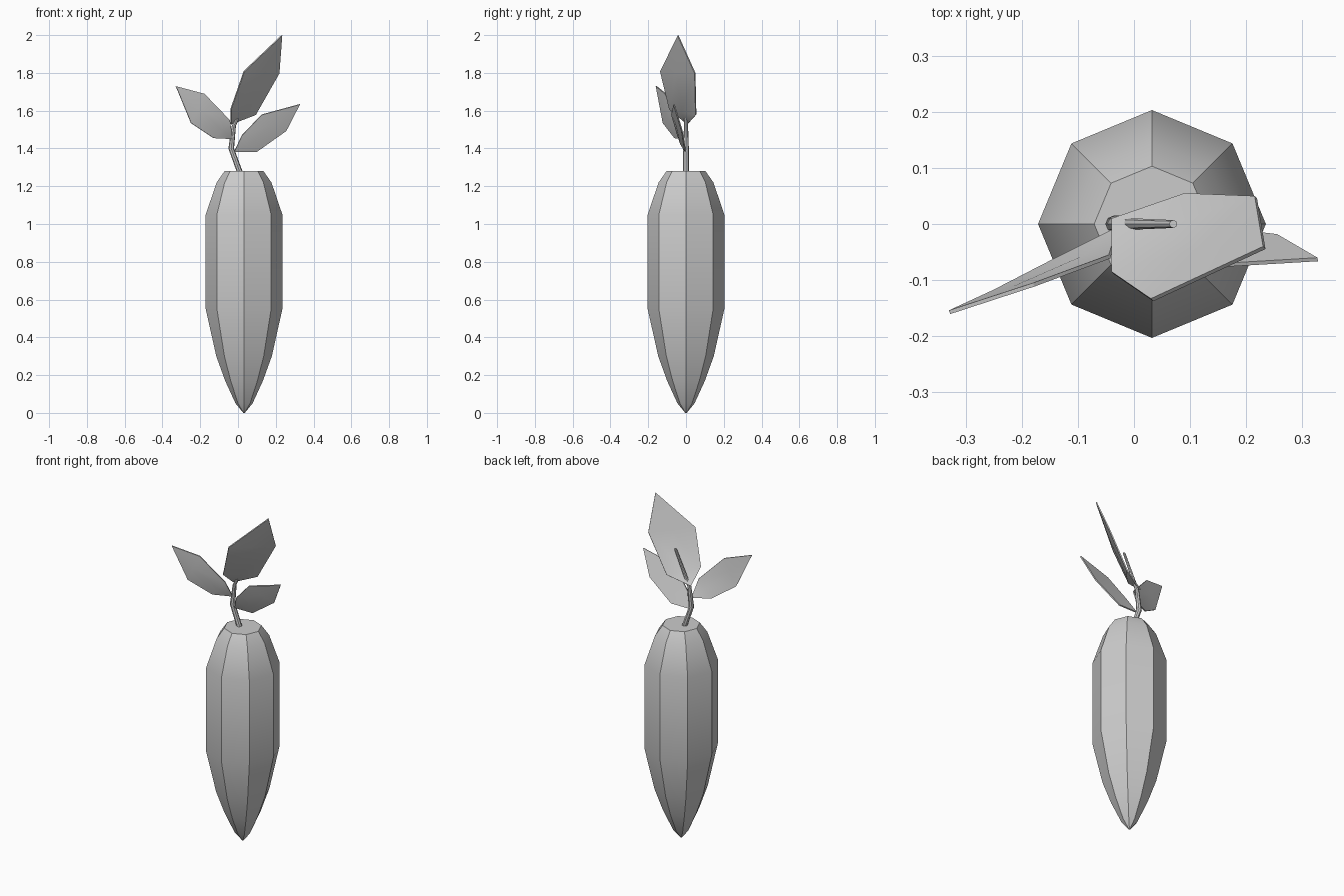
import bpy
import bmesh
from math import cos, sin, pi
from mathutils import Vector

cube = bpy.data.objects.get("Cube")
if cube:
    bpy.data.objects.remove(cube, do_unlink=True)

grey = bpy.data.materials.new("plain grey")
grey.use_nodes = True
grey.diffuse_color = (0.6, 0.6, 0.6, 1)
grey.node_tree.nodes["Principled BSDF"].inputs["Base Color"].default_value = (0.6, 0.6, 0.6, 1)


def finish(name, bm):
    """Turn a bmesh into a shaded object."""
    bmesh.ops.recalc_face_normals(bm, faces=bm.faces)
    mesh = bpy.data.meshes.new(name)
    bm.to_mesh(mesh)
    bm.free()
    mesh.materials.append(grey)
    obj = bpy.data.objects.new(name, mesh)
    bpy.context.collection.objects.link(obj)
    bpy.ops.object.select_all(action='DESELECT')
    obj.select_set(True)
    bpy.context.view_layer.objects.active = obj
    bpy.ops.object.shade_smooth_by_angle(angle=pi / 6)
    return obj


def loft(name, rings, sides):
    """Skin horizontal rings given as (x, z, radius) and cap both ends."""
    bm = bmesh.new()
    loops = []
    for x, z, r in rings:
        angles = [2 * pi * i / sides for i in range(sides)]
        loops.append([bm.verts.new((x + r * cos(a), r * sin(a), z)) for a in angles])
    for low, high in zip(loops, loops[1:]):
        for i in range(sides):
            j = (i + 1) % sides
            bm.faces.new((low[i], low[j], high[j], high[i]))
    bm.faces.new(loops[0][::-1])
    bm.faces.new(loops[-1])
    return finish(name, bm)


def leaf(name, base, low, high, tip, thick=0.007, ridge=0.012):
    """Thin pointed blade: flat back, raised midrib on the front."""
    base, tip = Vector(base), Vector(tip)
    low, high = [Vector(p) for p in low], [Vector(p) for p in high]
    normal = (tip - base).cross(high[0] - high[1]).normalized()
    if normal.y > 0:
        normal.negate()
    bm = bmesh.new()
    layers = []
    for edge, rib in ((0, 0), (thick, ridge)):
        rim = [bm.verts.new(p + normal * edge)
               for p in (base, low[0], high[0], tip, high[1], low[1])]
        mid = [bm.verts.new((a + b) / 2 + normal * rib) for a, b in (low, high)]
        b, l0, h0, t, h1, l1 = rim
        for f in ((b, l0, mid[0]), (b, mid[0], l1), (l0, h0, mid[1], mid[0]),
                  (mid[0], mid[1], h1, l1), (h0, t, mid[1]), (mid[1], t, h1)):
            bm.faces.new(f)
        layers.append(rim)
    back, front = layers
    for i in range(len(back)):
        j = (i + 1) % len(back)
        bm.faces.new((back[i], back[j], front[j], front[i]))
    return finish(name, bm)


# Root: eight-sided tapering body
profile = [(0.0, 0.004), (0.05, 0.045), (0.17, 0.1), (0.3, 0.147), (0.55, 0.203),
           (1.05, 0.203), (1.22, 0.145), (1.28, 0.103)]
loft("root_body", [(0.032, z, r) for z, r in profile], 8)

# Stem: bent tapering stalk
loft("stem", [(0.015, 1.26, 0.016), (-0.036, 1.4, 0.015),
              (-0.022, 1.52, 0.011), (0.07, 1.72, 0.007)], 8)

# Leaves: one tall, one to each side
leaf("top_leaf", (-0.04, 0.01, 1.53),
     [(-0.04, -0.085, 1.61), (0.09, 0.055, 1.58)],
     [(0.03, -0.133, 1.81), (0.215, 0.05, 1.8)], (0.23, -0.04, 2.0))
leaf("right_leaf", (-0.03, -0.005, 1.45),
     [(-0.045, -0.055, 1.55), (-0.13, -0.055, 1.455)],
     [(-0.18, -0.105, 1.69), (-0.25, -0.117, 1.535)], (-0.33, -0.154, 1.73))
leaf("left_leaf", (-0.02, 0.0, 1.385),
     [(0.02, -0.04, 1.47), (0.1, 0.0, 1.385)],
     [(0.125, -0.072, 1.58), (0.255, -0.018, 1.495)], (0.327, -0.06, 1.635))
